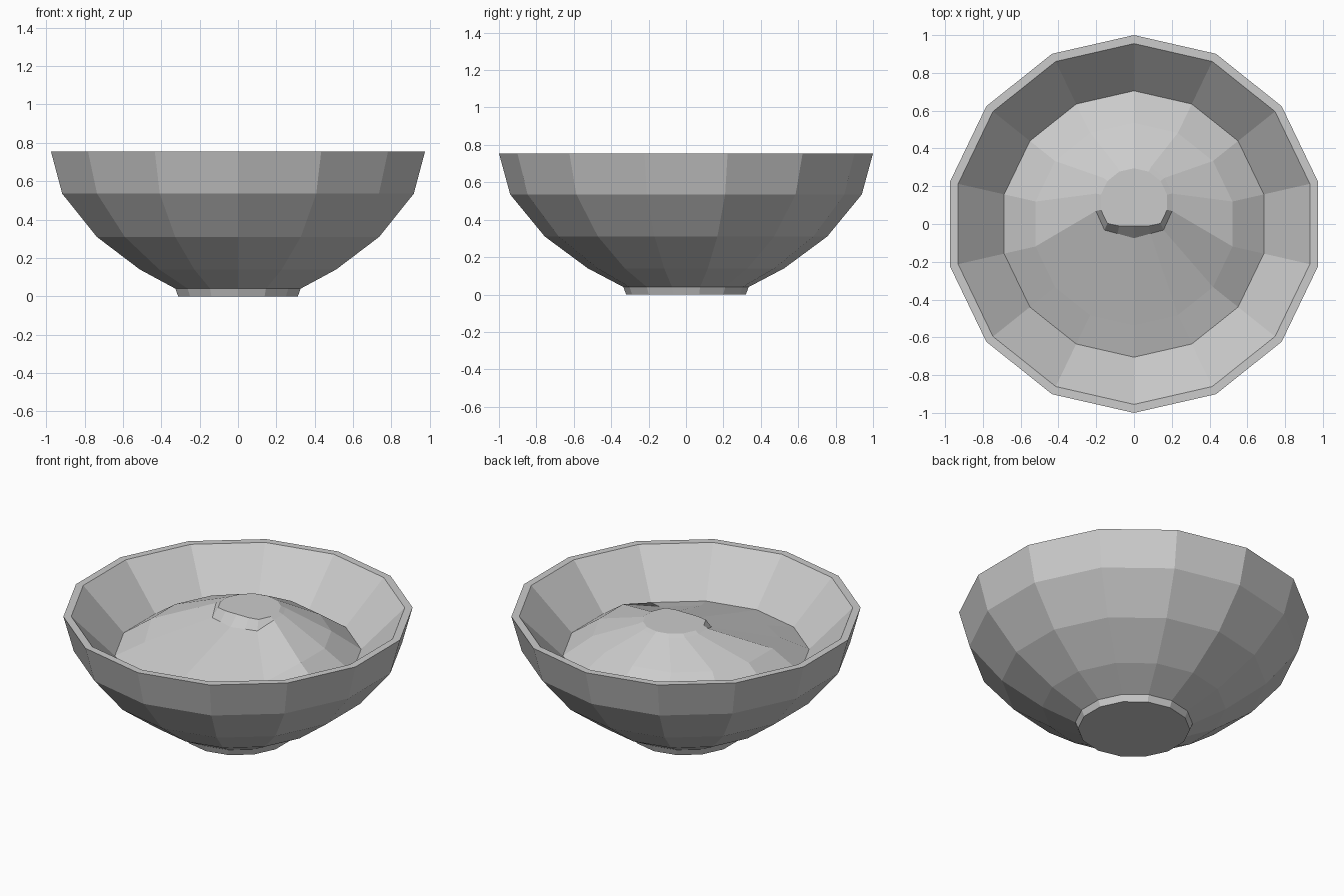
import bpy, bmesh, math

if "Cube" in bpy.data.objects:
    bpy.data.objects.remove(bpy.data.objects["Cube"])

N = 14
ANG = [math.pi / 2 + 2 * math.pi * k / N for k in range(N)]


def ring(r, z, cy=0.0):
    return [(r * math.cos(a), cy + r * math.sin(a), z) for a in ANG]


def loft(name, rings, cap_start=False, cap_end=False):
    """Skin a list of 14-point rings into one flat-shaded object."""
    bm = bmesh.new()
    vs = [[bm.verts.new(p) for p in r] for r in rings]
    for a, b in zip(vs, vs[1:]):
        for i in range(N):
            j = (i + 1) % N
            bm.faces.new((a[i], a[j], b[j], b[i]))
    if cap_start:
        bm.faces.new(vs[0][::-1])
    if cap_end:
        bm.faces.new(vs[-1])
    me = bpy.data.meshes.new(name)
    bm.to_mesh(me)
    bm.free()
    ob = bpy.data.objects.new(name, me)
    bpy.context.collection.objects.link(ob)
    return ob


# Foot ring under the bowl
loft("foot", [ring(0.32, 0), ring(0.335, 0.04)], cap_start=True)

# Bowl shell: outside, flat rim, sloping inner wall
profile = [(0.335, 0.04), (0.525, 0.14), (0.755, 0.31), (0.94, 0.535),
           (1.0, 0.755), (0.955, 0.755), (0.705, 0.5)]
loft("bowl", [ring(r, z) for r, z in profile])

# Filling: heap towards the back with a flat top, lower slope at the front
mid, lip, top = [], [], []
for a in ANG:
    c, s = math.cos(a), math.sin(a)
    front = s < -0.5
    left_front = front and c < -0.7
    mid.append((0.535 * c, 0.535 * s, 0.58 if left_front else 0.55 if front else 0.62))
    tx, ty = 0.18 * c, 0.115 + 0.18 * s
    if front:
        lip.append((0.2 * c, -0.02 - 0.055 * (1 - abs(c)), 0.69))
        top.append((tx, max(ty, -0.01), 0.745))
    else:
        lip.append((tx * 1.15, 0.115 + 0.207 * s, 0.732))
        top.append((tx, ty, 0.745))
loft("filling", [ring(0.705, 0.5), mid, lip, top], cap_end=True)
